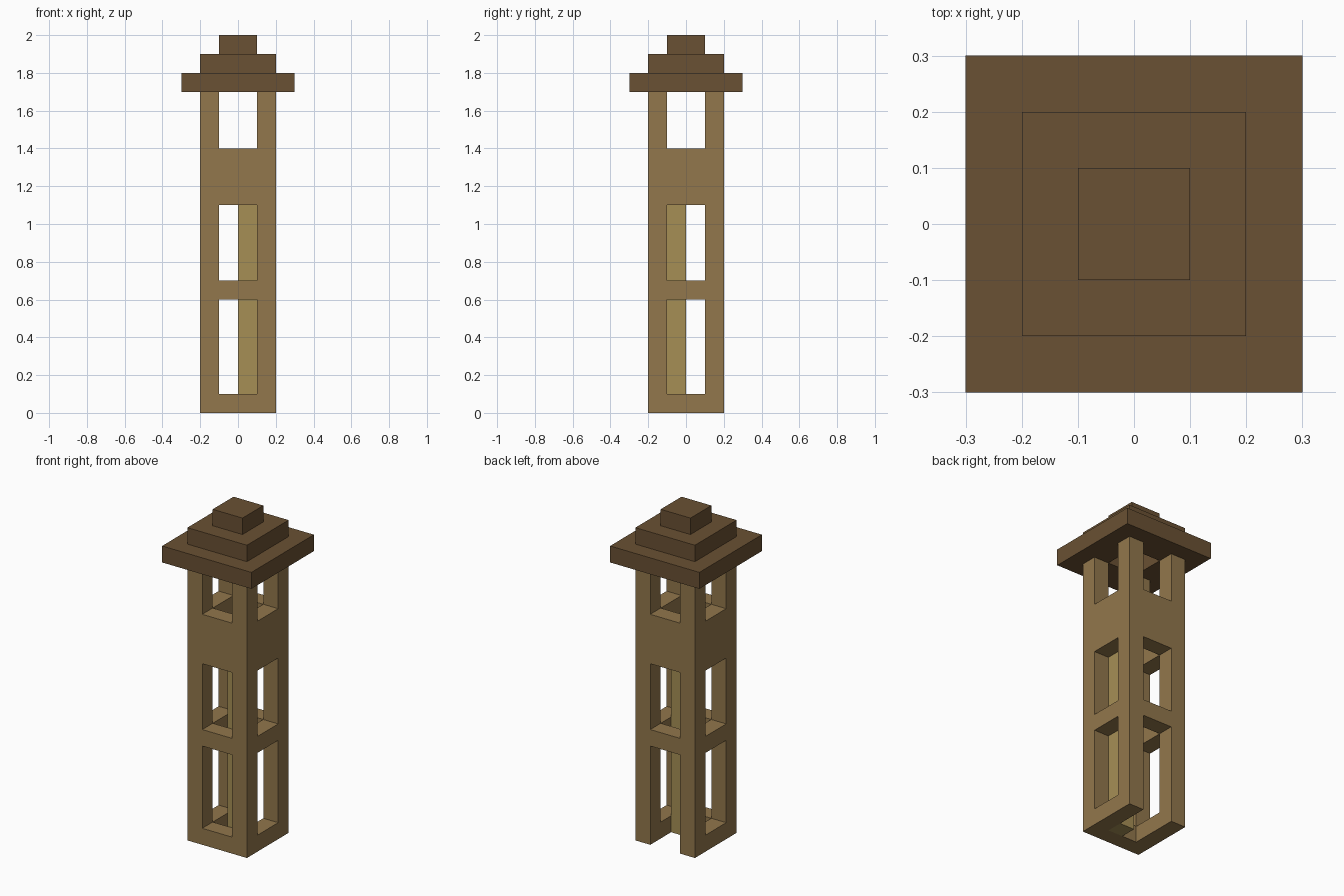
import bpy

cube = bpy.data.objects.get("Cube")
if cube:
    bpy.data.objects.remove(cube, do_unlink=True)


def material(name, rgb):
    mat = bpy.data.materials.new(name)
    mat.use_nodes = True
    mat.diffuse_color = (*rgb, 1)
    mat.node_tree.nodes["Principled BSDF"].inputs["Base Color"].default_value = (*rgb, 1)
    return mat


def box(name, size, center, mat):
    """Box whose transform is applied to its mesh."""
    bpy.ops.mesh.primitive_cube_add(size=1)
    obj = bpy.context.object
    obj.name = name
    for v in obj.data.vertices:
        v.co = [c * s + o for c, s, o in zip(v.co, size, center)]
    obj.data.materials.append(mat)
    return obj


def cut(obj, size, center):
    """Subtract a box and discard the cutter."""
    cutter = box("cutter", size, center, obj.data.materials[0])
    cutter.hide_render = True
    mod = obj.modifiers.new("cut", 'BOOLEAN')
    mod.operation = 'DIFFERENCE'
    mod.solver = 'EXACT'
    mod.object = cutter
    bpy.context.view_layer.objects.active = obj
    bpy.ops.object.modifier_apply(modifier=mod.name)
    bpy.data.objects.remove(cutter, do_unlink=True)


wall_wood = material("light brown wood", (0.287, 0.184, 0.072))
roof_wood = material("dark brown wood", (0.144, 0.082, 0.033))
pole_wood = material("yellow wood", (0.381, 0.275, 0.091))

# Hollow square tower
tower = box("tower_walls", (0.4, 0.4, 1.7), (0, 0, 0.85), wall_wood)
cut(tower, (0.2, 0.2, 2), (0, 0, 0.85))

# Windows through opposite walls: bottom, middle and open top storey
for low, high in ((0.1, 0.6), (0.7, 1.1), (1.4, 1.7)):
    top = high if high < 1.7 else high + 0.1
    height, middle = top - low, (top + low) / 2
    cut(tower, (0.2, 0.6, height), (0, 0, middle))
    cut(tower, (0.6, 0.2, height), (0, 0, middle))

# Back doorway reaching the ground
cut(tower, (0.2, 0.2, 0.4), (0, 0.2, 0))

# Stepped roof, hollow below the cap
for name, width, z in (("roof_eaves", 0.6, 1.75), ("roof_step", 0.4, 1.85)):
    layer = box(name, (width, width, 0.1), (0, 0, z), roof_wood)
    cut(layer, (0.2, 0.2, 0.3), (0, 0, z))
box("roof_cap", (0.2, 0.2, 0.1), (0, 0, 1.95), roof_wood)

# Climbing pole in one corner of the shaft
box("inner_pole", (0.1, 0.1, 1.3), (0.05, -0.05, 0.65), pole_wood)
